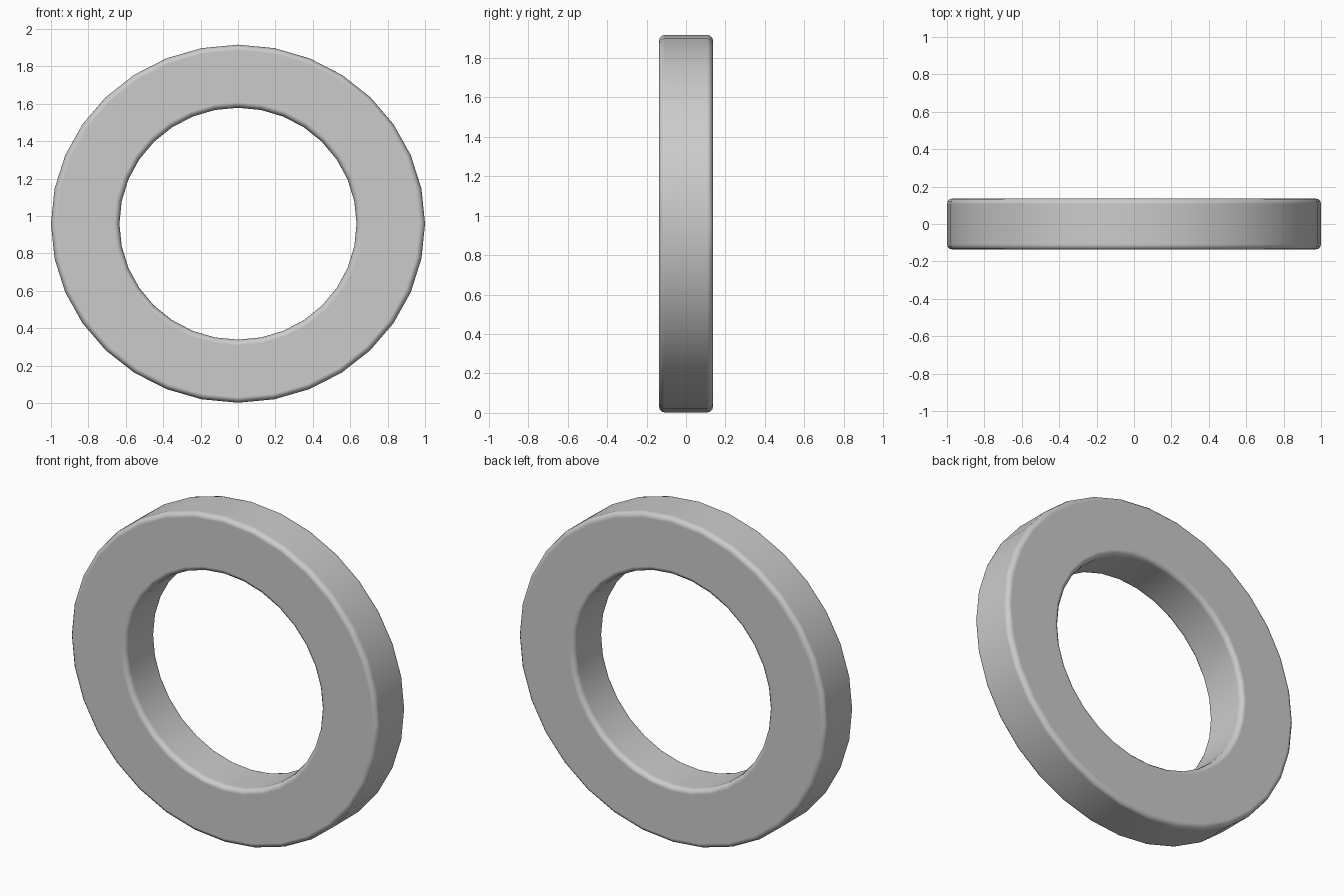
import bpy, bmesh, math

if "Cube" in bpy.data.objects:
    bpy.data.objects.remove(bpy.data.objects["Cube"])

SEGMENTS = 32
CENTRE_Z = 0.959
HALF_DEPTH = 0.137
OUTER = (1.0, 0.957)    # half width, half height
INNER = (0.634, 0.62)

# Ring: square cross-section swept around a slightly flattened circle
bm = bmesh.new()
section = [(OUTER, -HALF_DEPTH), (OUTER, HALF_DEPTH), (INNER, HALF_DEPTH), (INNER, -HALF_DEPTH)]
rings = []
for i in range(SEGMENTS):
    a = 2 * math.pi * i / SEGMENTS
    rings.append([bm.verts.new((r[0] * math.cos(a), y, CENTRE_Z + r[1] * math.sin(a)))
                  for r, y in section])
for i in range(SEGMENTS):
    a, b = rings[i], rings[(i + 1) % SEGMENTS]
    for j in range(4):
        k = (j + 1) % 4
        bm.faces.new((a[j], a[k], b[k], b[j]))
bmesh.ops.recalc_face_normals(bm, faces=bm.faces)
for f in bm.faces:
    f.smooth = True

mesh = bpy.data.meshes.new("ring")
bm.to_mesh(mesh)
bm.free()
ring = bpy.data.objects.new("ring", mesh)
bpy.context.collection.objects.link(ring)

# Softly rounded rims with flat faces kept flat
bevel = ring.modifiers.new("rounded_rims", 'BEVEL')
bevel.width = 0.03
bevel.segments = 3
bevel.limit_method = 'ANGLE'
bevel.angle_limit = math.radians(40)
bevel.harden_normals = True
